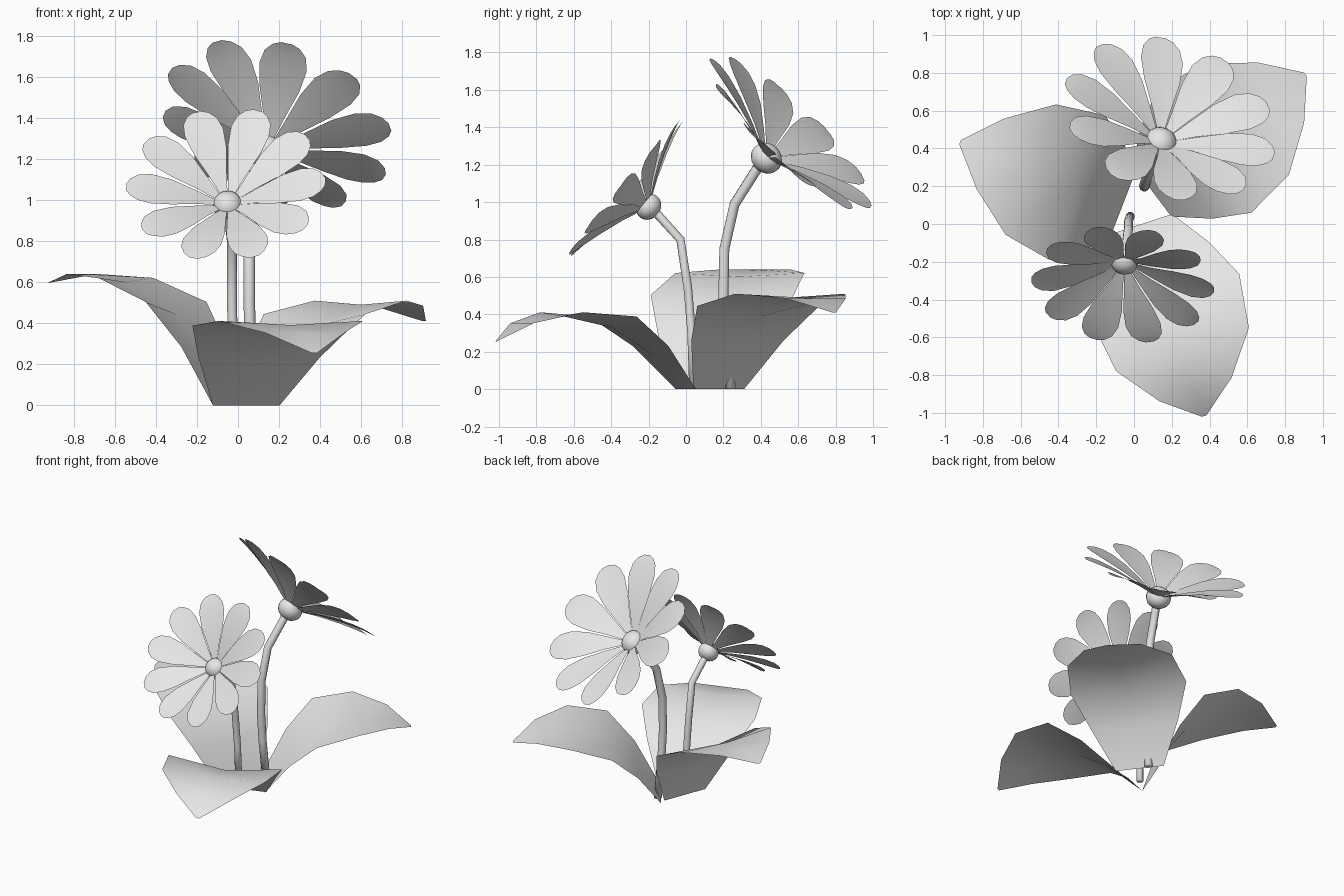
import bpy, bmesh, math
from mathutils import Vector, Matrix

cube = bpy.data.objects.get("Cube")
if cube:
    bpy.data.objects.remove(cube, do_unlink=True)

grey = bpy.data.materials.new("light_grey")
grey.use_nodes = True
grey.diffuse_color = (0.8, 0.8, 0.8, 1)
grey.node_tree.nodes["Principled BSDF"].inputs["Base Color"].default_value = (0.8, 0.8, 0.8, 1)


def finish(name, bm):
    """Turn a bmesh into a smooth shaded object."""
    mesh = bpy.data.meshes.new(name)
    bm.to_mesh(mesh)
    bm.free()
    mesh.materials.append(grey)
    mesh.shade_smooth()
    obj = bpy.data.objects.new(name, mesh)
    bpy.context.collection.objects.link(obj)
    return obj


def add_strip(bm, rows):
    """Skin rows of points with quads."""
    grid = [[bm.verts.new(p) for p in row] for row in rows]
    for a, b in zip(grid, grid[1:]):
        for i in range(len(a) - 1):
            bm.faces.new((a[i], a[i + 1], b[i + 1], b[i]))


# Leaf profile: distance out, height, half width, depth of the central channel
LEAF = [(0, 0, .17, 0), (.165, .26, .31, .04), (.35, .445, .41, .06),
        (.63, .51, .37, .02), (.86, .485, .2, 0), (1.02, .41, .012, 0)]


def leaf(name, base, direction, pitch):
    d = Vector((*direction, 0)).normalized()
    s = Vector((-d.y, d.x, 0))
    c, t = math.cos(math.radians(pitch)), math.sin(math.radians(pitch))
    rows = []
    for out, up, half, dip in LEAF:
        along, z = out * c - up * t, out * t + up * c
        mid = Vector((*base, z)) + d * along
        rows.append([mid - s * half, mid - Vector((0, 0, dip)), mid + s * half])
    bm = bmesh.new()
    add_strip(bm, rows)
    finish(name, bm)


# Petal profile: distance out, half width, share of the cup depth
PETAL = [(.08, .025, .1), (.3, .09, .4), (.55, .17, .68), (.75, .2, .86),
         (.88, .175, .95), (.96, .115, .99), (1, .045, 1)]


def flower(name, center, normal, radius, ball):
    n = Vector(normal).normalized()
    u = Vector((0, 0, 1)).cross(n).normalized()
    v = n.cross(u)
    frame = Matrix.Translation(center) @ Matrix((u, v, n)).transposed().to_4x4()

    # Ten cupped petals, each rolled a little so that neighbours overlap cleanly
    bm = bmesh.new()
    for i in range(10):
        turn = frame @ Matrix.Rotation(math.radians(2 + 36 * i), 4, 'Z')
        rows = []
        for out, half, lift in PETAL:
            rows.append([turn @ (Vector((out, k * half, lift * .325 + k * half * .06 + abs(k) * half * .05)) * radius)
                         for k in (-1, 0, 1)])
        add_strip(bm, rows)
    finish(name + "_petals", bm)

    # Rounded centre
    bm = bmesh.new()
    bmesh.ops.create_uvsphere(bm, u_segments=16, v_segments=10, radius=ball,
                              matrix=frame @ Matrix.Diagonal((1, 1, .88, 1)))
    finish(name + "_centre", bm)


def stem(name, points, radius, sides=10):
    pts = [Vector(p) for p in points]
    bm = bmesh.new()
    rings = []
    for i, p in enumerate(pts):
        if i == 0:
            t = Vector((0, 0, 1))
        else:
            t = (pts[min(i + 1, len(pts) - 1)] - pts[i - 1]).normalized()
        a = t.cross(Vector((0, 1, 0))).normalized()
        b = t.cross(a)
        rings.append([bm.verts.new(p + radius * (a * math.cos(w) + b * math.sin(w)))
                      for w in (2 * math.pi * k / sides for k in range(sides))])
    for r, q in zip(rings, rings[1:]):
        for k in range(sides):
            m = (k + 1) % sides
            bm.faces.new((r[k], r[m], q[m], q[k]))
    bm.faces.new(rings[0])
    bmesh.ops.recalc_face_normals(bm, faces=bm.faces)
    finish(name, bm)


# Leaves around the base
leaf("front_leaf", (.04, 0), (.31, -.95), -8.5)
leaf("back_leaf", (.095, .175), (.79, .6), 0)
leaf("side_leaf", (-.06, .1), (-.93, .36), 11)

# Small flower at the front, large flower at the back
flower("front_flower", (-.05, -.2, .975), (-.06, -.77, .64), .485, .073)
flower("back_flower", (.14, .43, 1.235), (.26, .67, .7), .585, .088)

# Bent stems
stem("front_stem", [(-.02, .04, 0), (-.025, .03, .3), (-.03, .01, .54),
                    (-.03, -.03, .8), (-.05, -.18, .965)], .024)
stem("back_stem", [(.07, .24, 0), (.06, .21, .3), (.055, .2, .5),
                   (.055, .205, .75), (.07, .26, .99), (.13, .4, 1.21)], .028)
